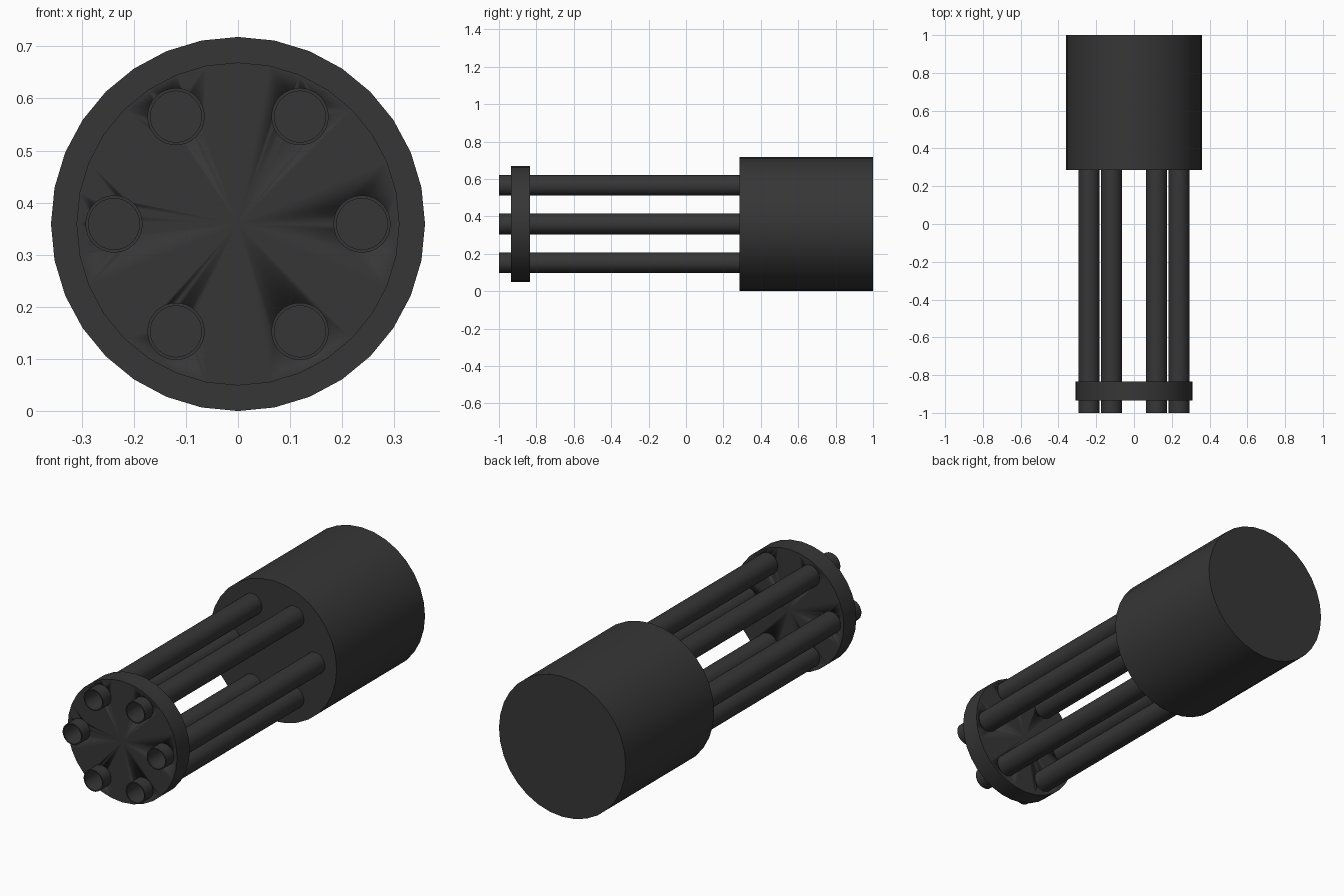
import bpy, bmesh, math

if "Cube" in bpy.data.objects:
    bpy.data.objects.remove(bpy.data.objects["Cube"])

CZ = 0.359      # height of the barrel cluster axis
SIDES = 32

metal = bpy.data.materials.new("dark gunmetal")
metal.diffuse_color = (0.037, 0.037, 0.037, 1)
metal.use_nodes = True
metal.node_tree.nodes["Principled BSDF"].inputs["Base Color"].default_value = metal.diffuse_color


def lathe(name, profile, x=0.0, z=CZ):
    """Sweep (radius, y) points around an axis parallel to y; radius 0 closes an end."""
    bm = bmesh.new()
    rings = []
    for r, y in profile:
        if r == 0:
            rings.append([bm.verts.new((0, y, 0))])
        else:
            rings.append([bm.verts.new((r * math.sin(math.tau * i / SIDES), y,
                                        r * math.cos(math.tau * i / SIDES)))
                          for i in range(SIDES)])
    for a, b in zip(rings, rings[1:]):
        for i in range(SIDES):
            j = (i + 1) % SIDES
            if len(a) == 1:
                bm.faces.new((a[0], b[i], b[j]))
            elif len(b) == 1:
                bm.faces.new((a[i], b[0], a[j]))
            else:
                bm.faces.new((a[i], b[i], b[j], a[j]))
    bmesh.ops.recalc_face_normals(bm, faces=bm.faces)
    mesh = bpy.data.meshes.new(name)
    bm.to_mesh(mesh)
    bm.free()
    mesh.materials.append(metal)
    obj = bpy.data.objects.new(name, mesh)
    obj.location = (x, 0, z)
    bpy.context.collection.objects.link(obj)
    bpy.ops.object.select_all(action='DESELECT')
    obj.select_set(True)
    bpy.context.view_layer.objects.active = obj
    bpy.ops.object.shade_smooth_by_angle(angle=math.radians(30))
    return obj


# Rear housing drum
lathe("rear_housing", [(0, 0.285), (0.359, 0.285), (0.359, 1.0), (0, 1.0)])

# Front clamp disc
lathe("front_clamp", [(0, -0.935), (0.31, -0.935), (0.31, -0.833), (0, -0.833)])

# Six hollow barrels around the axis
for k in range(6):
    a = math.tau * k / 6
    lathe(f"barrel_{k + 1}",
          [(0, 0.284), (0.049, 0.284), (0.049, -1.0), (0.055, -1.0),
           (0.055, 0.29), (0, 0.29)],
          0.238 * math.cos(a), CZ + 0.238 * math.sin(a))

# Open the clamp disc where the bores pass through
clamp = bpy.data.objects["front_clamp"]
for k in range(6):
    a = math.tau * k / 6
    cutter = lathe(f"bore_cutter_{k + 1}",
                   [(0, -1.1), (0.052, -1.1), (0.052, -0.7), (0, -0.7)],
                   0.238 * math.cos(a), CZ + 0.238 * math.sin(a))
    cutter.hide_render = True
    cutter.hide_viewport = True
    mod = clamp.modifiers.new(f"bore_{k + 1}", 'BOOLEAN')
    mod.operation = 'DIFFERENCE'
    mod.solver = 'EXACT'
    mod.object = cutter
